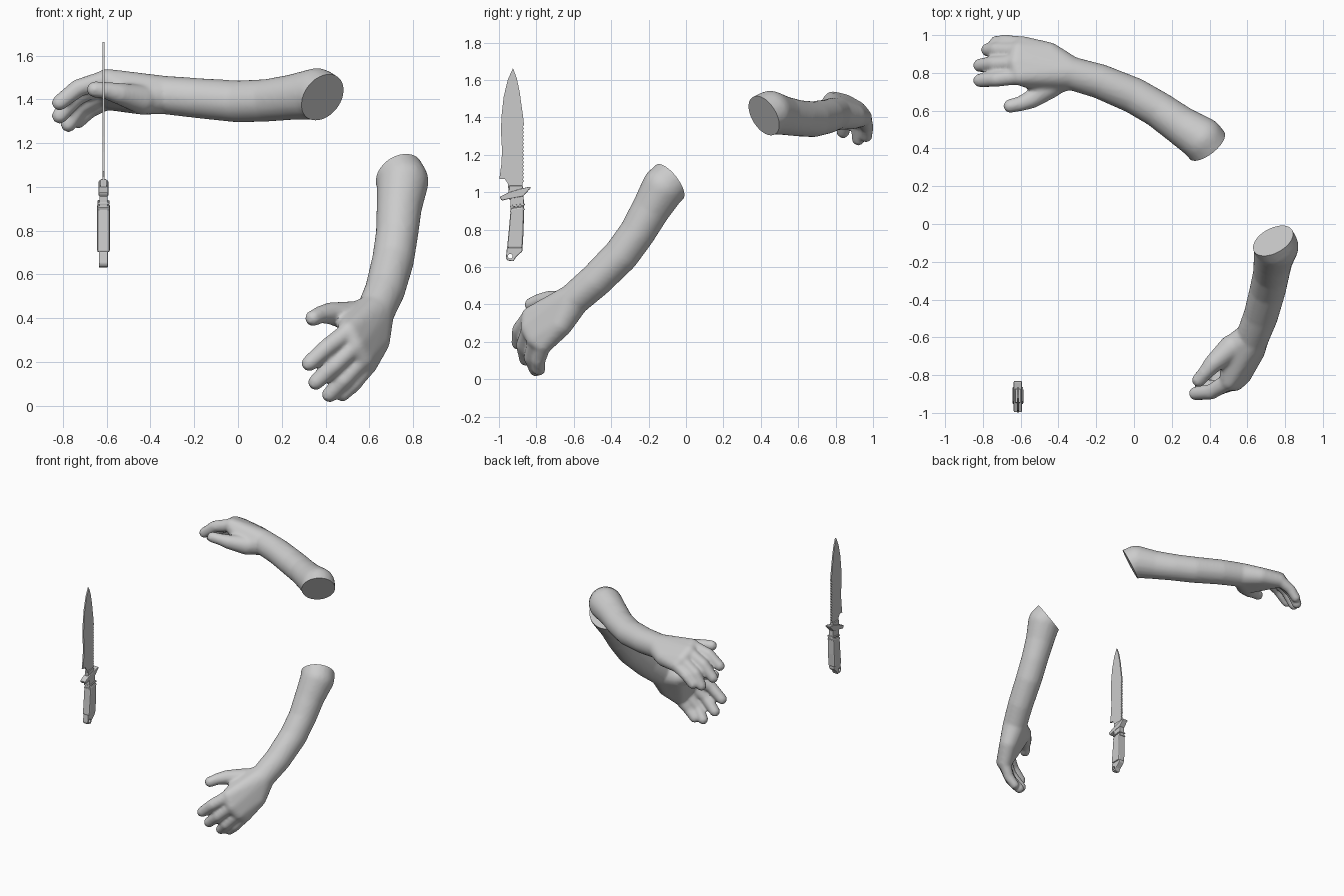
import bpy, bmesh, math
from mathutils import Vector, Matrix

cube = bpy.data.objects.get("Cube")
if cube:
    bpy.data.objects.remove(cube, do_unlink=True)

grey = bpy.data.materials.new("plain_grey")
grey.use_nodes = True
grey.diffuse_color = (0.6, 0.6, 0.6, 1)
grey.node_tree.nodes["Principled BSDF"].inputs["Base Color"].default_value = (0.6, 0.6, 0.6, 1)


def add_object(name, bm, smooth=None):
    bmesh.ops.recalc_face_normals(bm, faces=bm.faces)
    mesh = bpy.data.meshes.new(name)
    bm.to_mesh(mesh)
    bm.free()
    mesh.materials.append(grey)
    ob = bpy.data.objects.new(name, mesh)
    bpy.context.collection.objects.link(ob)
    if smooth:
        bpy.ops.object.select_all(action='DESELECT')
        ob.select_set(True)
        bpy.context.view_layer.objects.active = ob
        bpy.ops.object.shade_smooth_by_angle(angle=math.radians(smooth))
    return ob


def hull(bm, balls):
    """Convex skin around balls given as (x, y, z, radius)."""
    verts = []
    for x, y, z, r in balls:
        place = Matrix.Translation((x, y, z))
        verts += bmesh.ops.create_icosphere(bm, subdivisions=3, radius=r, matrix=place)["verts"]
    faces = list({f for v in verts for f in v.link_faces})
    bmesh.ops.delete(bm, geom=faces, context='FACES_ONLY')
    edges = list({e for v in verts for e in v.link_edges})
    bmesh.ops.delete(bm, geom=edges, context='EDGES_FACES') if edges else None
    verts = [v for v in verts if v.is_valid]
    if len(verts) == 0:
        return
    result = bmesh.ops.convex_hull(bm, input=verts)
    loose = [v for v in result["geom_interior"] if isinstance(v, bmesh.types.BMVert) and v.is_valid]
    bmesh.ops.delete(bm, geom=loose, context='VERTS')


def chain(bm, balls):
    for pair in zip(balls, balls[1:]):
        part = bmesh.new()
        hull_pair(part, pair)
        merge(bm, part)


def hull_pair(part, balls):
    for x, y, z, r in balls:
        bmesh.ops.create_icosphere(part, subdivisions=3, radius=r,
                                   matrix=Matrix.Translation((x, y, z)))
    points = [v.co.copy() for v in part.verts]
    part.clear()
    for p in points:
        part.verts.new(p)
    result = bmesh.ops.convex_hull(part, input=part.verts[:])
    bmesh.ops.delete(part, geom=[v for v in part.verts if not v.link_faces], context='VERTS')


def merge(bm, part):
    temp = bpy.data.meshes.new("temp")
    part.to_mesh(temp)
    part.free()
    bm.from_mesh(temp)
    bpy.data.meshes.remove(temp)


# Right arm: forearm, palm, thumb and four fingers fused into one skin
forearm = [(.47, .31, 1.36, .115), (.36, .45, 1.425, .118), (.25, .52, 1.41, .104),
           (.13, .605, 1.395, .097), (0, .68, 1.39, .096), (-.18, .755, 1.405, .092),
           (-.34, .80, 1.42, .088)]
palm = [forearm[-1], (-.45, .895, 1.405, .067), (-.44, .75, 1.40, .07),
        (-.60, .785, 1.487, .053), (-.62, .85, 1.472, .052),
        (-.61, .915, 1.435, .052), (-.59, .945, 1.40, .05)]
digits = [
    [(-.44, .735, 1.40, .068), (-.54, .662, 1.425, .050), (-.60, .637, 1.44, .040), (-.655, .625, 1.445, .037)],
    [(-.60, .785, 1.49, .046), (-.73, .767, 1.452, .041), (-.815, .76, 1.385, .037)],
    [(-.62, .85, 1.472, .046), (-.74, .848, 1.41, .041), (-.815, .84, 1.325, .037)],
    [(-.61, .915, 1.435, .046), (-.725, .922, 1.365, .040), (-.775, .922, 1.285, .036)],
    [(-.59, .95, 1.40, .044), (-.68, .965, 1.35, .037), (-.73, .963, 1.30, .034)],
]
bm = bmesh.new()
chain(bm, forearm)
for digit in digits:
    chain(bm, digit)
part = bmesh.new()
hull_pair(part, palm)
merge(bm, part)
skin = add_object("arm_skin", bm)
remesh = skin.modifiers.new("fuse", 'REMESH')
remesh.mode = 'VOXEL'
remesh.voxel_size = 0.01
soften = skin.modifiers.new("soften", 'SMOOTH')
soften.factor = 0.5
soften.iterations = 8
bpy.context.view_layer.update()
fused = bpy.data.meshes.new_from_object(skin.evaluated_get(bpy.context.evaluated_depsgraph_get()))
bpy.data.objects.remove(skin, do_unlink=True)


def cut_arm(name, matrix):
    """Trim the elbow end flat, then move the arm into place."""
    bm = bmesh.new()
    bm.from_mesh(fused)
    bmesh.ops.bisect_plane(bm, geom=bm.verts[:] + bm.edges[:] + bm.faces[:],
                           plane_co=(.385, .415, 1.41), plane_no=(.56, -.71, -.43), clear_outer=True)
    bmesh.ops.holes_fill(bm, edges=[e for e in bm.edges if e.is_boundary], sides=0)
    bm.transform(matrix)
    return add_object(name, bm, 40)


def frame(origin, along, across, side):
    x = Vector(along).normalized()
    y = Vector(across)
    y = (y - x * y.dot(x)).normalized()
    z = x.cross(y) * side
    return Matrix.Translation(origin) @ Matrix((x, y, z)).transposed().to_4x4()


# The left arm is the mirrored right arm in another pose
pose_right = frame((.385, .415, 1.41), (-1.235, .342, -.045), (-.09, .34, -.2), 1)
pose_left = frame((.735, -.09, 1.055), (-.43, -.8, -.87), (.08, .04, -.37), -1)
cut_arm("right_arm", Matrix.Identity(4))
cut_arm("left_arm", pose_left @ pose_right.inverted())

KNIFE_X = -.615


def plate(name, outline, half, bevel=0):
    """Side outline (y, z) given thickness across x."""
    bm = bmesh.new()
    face = bm.faces.new([bm.verts.new((KNIFE_X - half, y, z)) for y, z in outline])
    moved = bmesh.ops.extrude_face_region(bm, geom=[face])["geom"]
    bmesh.ops.translate(bm, vec=(2 * half, 0, 0),
                        verts=[v for v in moved if isinstance(v, bmesh.types.BMVert)])
    ob = add_object(name, bm)
    if bevel:
        mod = ob.modifiers.new("bevel", 'BEVEL')
        mod.width = bevel
        mod.segments = 2
    return ob


# Blade with fine teeth along the lower spine
teeth = []
for i in range(16):
    z = 1.05 + i * .02
    teeth += [(-.873, z), (-.866, z + .01)]
blade = [(-.947, .98), (-.875, .98)] + teeth + [
    (-.873, 1.42), (-.89, 1.54), (-.905, 1.61), (-.925, 1.663),
    (-.952, 1.604), (-.975, 1.51), (-.987, 1.40), (-.989, 1.32), (-.984, 1.23),
    (-.986, 1.16), (-.998, 1.07), (-.968, 1.07), (-.952, 1.045)]
plate("blade", blade, .005)

# Guard, collar and grip
plate("guard", [(-.997, .975), (-.985, .955), (-.955, .962), (-.87, .978), (-.84, 1.012),
                (-.83, 1.02), (-.833, 1.03), (-.87, 1.022), (-.95, .998)], .022, .006)
plate("guard_block", [(-.948, .96), (-.87, .965), (-.873, 1.035), (-.945, 1.035)], .014, .003)
plate("collar", [(-.938, .90), (-.866, .91), (-.868, .98), (-.94, .97)], .019, .004)
plate("grip", [(-.957, .70), (-.947, .80), (-.937, .915), (-.866, .925),
               (-.868, .80), (-.874, .70)], .029, .01)
for i, z in enumerate((.925, .90)):
    plate("grip_ring_%d" % (i + 1), [(-.941, z - .006), (-.862, z + .004),
                                     (-.862, z + .014), (-.941, z + .004)], .027, .003)

# Pommel with a lanyard hole
pommel = plate("pommel", [(-.957, .705), (-.963, .65), (-.955, .635), (-.922, .63),
                          (-.91, .652), (-.874, .685), (-.874, .705)], .021, .005)
bm = bmesh.new()
bmesh.ops.create_cone(bm, cap_ends=True, segments=16, radius1=.013, radius2=.013, depth=.2,
                      matrix=Matrix.Translation((KNIFE_X, -.94, .658)) @ Matrix.Rotation(math.pi / 2, 4, 'Y'))
cutter = add_object("hole_cutter", bm)
cutter.hide_render = True
cutter.hide_set(True)
hole = pommel.modifiers.new("hole", 'BOOLEAN')
hole.object = cutter
hole.solver = 'EXACT'
